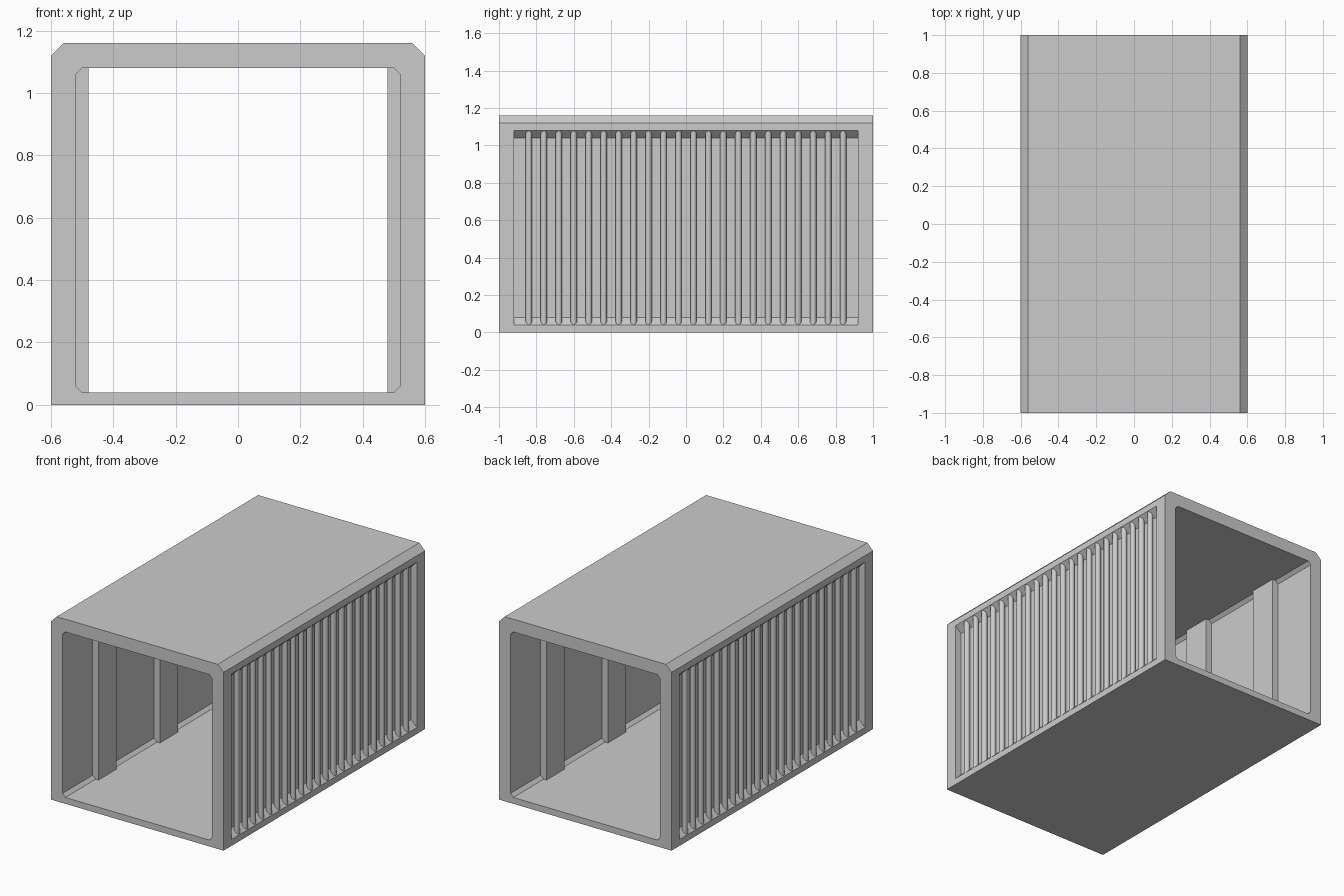
import bpy
import bmesh
from mathutils import Matrix

cube = bpy.data.objects.get("Cube")
if cube:
    bpy.data.objects.remove(cube, do_unlink=True)

# Single colour
grey = bpy.data.materials.new("light grey")
grey.use_nodes = True
colour = (0.6, 0.6, 0.6, 1)
grey.diffuse_color = colour
grey.node_tree.nodes["Principled BSDF"].inputs["Base Color"].default_value = colour


def finish(name, bm):
    bmesh.ops.recalc_face_normals(bm, faces=bm.faces)
    mesh = bpy.data.meshes.new(name)
    bm.to_mesh(mesh)
    bm.free()
    mesh.materials.append(grey)
    obj = bpy.data.objects.new(name, mesh)
    bpy.context.collection.objects.link(obj)
    return obj


def prism(name, profile, half_length):
    """Extrude an x-z profile along y."""
    bm = bmesh.new()
    face = bm.faces.new([bm.verts.new((x, -half_length, z)) for x, z in profile])
    ext = bmesh.ops.extrude_face_region(bm, geom=[face])["geom"]
    verts = [v for v in ext if isinstance(v, bmesh.types.BMVert)]
    bmesh.ops.translate(bm, verts=verts, vec=(0, 2 * half_length, 0))
    return finish(name, bm)


def mirrored(half):
    """Complete a right-hand profile with its reflection in x."""
    return half + [(-x, z) for x, z in reversed(half)]


def carve(target, cutter):
    mod = target.modifiers.new("cut", "BOOLEAN")
    mod.operation = "DIFFERENCE"
    mod.solver = "EXACT"
    mod.object = cutter
    bpy.context.view_layer.objects.active = target
    bpy.ops.object.modifier_apply(modifier=mod.name)
    bpy.data.objects.remove(cutter, do_unlink=True)


# Hollow shell with chamfered roof edges
shell = prism("shell", mirrored([(0.6, 0), (0.6, 1.12), (0.56, 1.16)]), 1)
tunnel = mirrored([(0.5, 0.04), (0.52, 0.06), (0.52, 1.06), (0.5, 1.08)])
carve(shell, prism("tunnel_cutter", tunnel, 1.1))

# Side recesses with sloping top and bottom
for side in (-1, 1):
    recess = [(0.56, 0.08), (0.62, 0.02), (0.62, 1.1), (0.56, 1.04)]
    carve(shell, prism("recess_cutter", [(side * x, z) for x, z in recess], 0.92))

for side, label in ((-1, "right"), (1, "left")):
    # Round vertical bars in the recess
    bm = bmesh.new()
    for i in range(22):
        place = Matrix.Translation((side * 0.58, -0.84 + i * 0.08, 0.56))
        bmesh.ops.create_cone(bm, cap_ends=True, segments=16, radius1=0.017,
                              radius2=0.017, depth=1.04, matrix=place)
    bars = finish(label + "_bars", bm)
    bpy.ops.object.select_all(action="DESELECT")
    bars.select_set(True)
    bpy.context.view_layer.objects.active = bars
    bpy.ops.object.shade_smooth_by_angle()

    # Flat posts on the inside wall
    bm = bmesh.new()
    for y in (-0.61, 0, 0.61):
        place = Matrix.Translation((side * 0.505, y, 0.56))
        size = Matrix.Diagonal((0.05, 0.18, 1.04, 1))
        bmesh.ops.create_cube(bm, size=1, matrix=place @ size)
    finish(label + "_inner_posts", bm)
